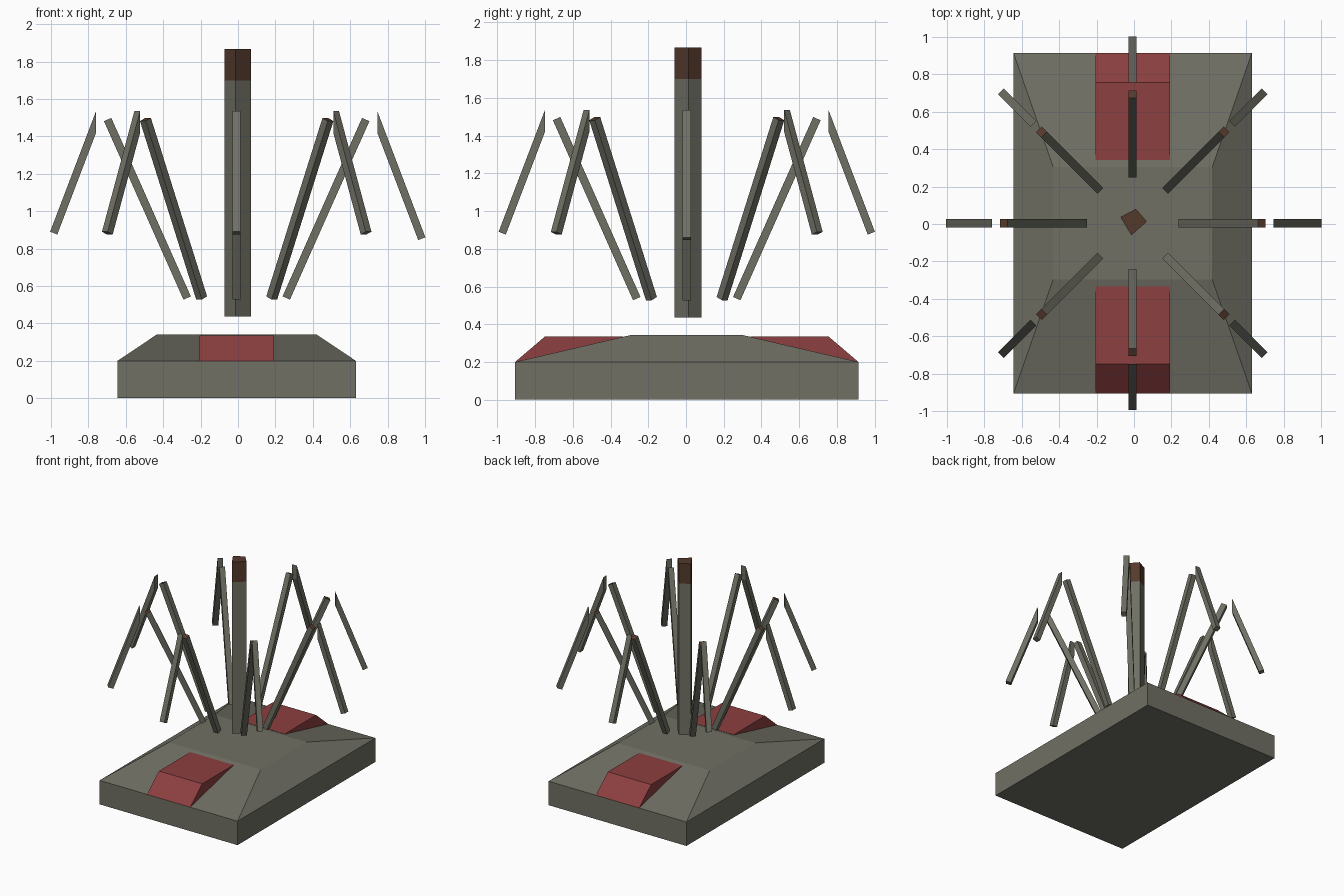
import bpy, bmesh, math
from mathutils import Matrix, Vector

if "Cube" in bpy.data.objects:
    bpy.data.objects.remove(bpy.data.objects["Cube"])


def material(name, rgb):
    m = bpy.data.materials.new(name)
    m.diffuse_color = (*rgb, 1)
    m.use_nodes = True
    m.node_tree.nodes["Principled BSDF"].inputs["Base Color"].default_value = m.diffuse_color
    return m


GREY = material("stone grey", (0.160, 0.160, 0.128))
RED = material("dull red", (0.262, 0.050, 0.050))
BROWN = material("dark brown", (0.089, 0.041, 0.024))


def finish(name, bm, *mats):
    bmesh.ops.recalc_face_normals(bm, faces=bm.faces)
    me = bpy.data.meshes.new(name)
    bm.to_mesh(me)
    bm.free()
    for m in mats:
        me.materials.append(m)
    ob = bpy.data.objects.new(name, me)
    bpy.context.collection.objects.link(ob)
    return ob


def extrude(points, vec):
    """Closed prism from a flat outline pushed along vec."""
    bm = bmesh.new()
    face = bm.faces.new([bm.verts.new(p) for p in points])
    out = bmesh.ops.extrude_face_region(bm, geom=[face], use_keep_orig=True)
    verts = [g for g in out["geom"] if isinstance(g, bmesh.types.BMVert)]
    bmesh.ops.translate(bm, verts=verts, vec=vec)
    return bm


CX, CY = -0.007, 0.004

# Base slab with a sloped top
bm = extrude([(CX + sx * 0.637, CY + sy * 0.91, 0)
              for sx, sy in ((-1, -1), (1, -1), (1, 1), (-1, 1))], (0, 0, 0.2))
top = max(bm.faces, key=lambda f: f.calc_center_median().z)
new = bmesh.ops.extrude_discrete_faces(bm, faces=[top])["faces"][0]
for v in new.verts:
    v.co = (CX + math.copysign(0.425, v.co.x), CY + math.copysign(0.30, v.co.y), 0.342)
finish("base", bm, GREY)

# Red wedges on the front and back slopes
for name, s in (("front_wedge", -1), ("back_wedge", 1)):
    prof = [(0.91, 0.2), (0.752, 0.335), (0.338, 0.335), (0.338, 0.2)]
    finish(name, extrude([(CX - 0.2, CY + s * y, z) for y, z in prof], (0.4, 0, 0)), RED)

# Central post with a brown tip
outline = [(0.01, 0.081), (0.069, 0.013), (-0.014, -0.06), (-0.073, 0.037)]
finish("post", extrude([(x, y, 0.436) for x, y in outline], (0, 0, 1.264)), GREY)
finish("post_tip", extrude([(x, y, 1.70) for x, y in outline], (0, 0, 0.168)), BROWN)

# Eight bent arms: leaning inner rod and drooping outer rod
W = 0.043
lean = Vector((0.425, 0.957)).normalized()
side = Vector((lean.y, -lean.x)) * W / 2
a, b = Vector((0.265, 0.536)), Vector((0.69, 1.49))
inner = [a - side, a + side, b + side, b - side]

droop = Vector((0.255, -0.67)).normalized()
inward = Vector((droop.y, -droop.x)) * 0.041
for i in range(8):
    turn = Matrix.Translation((CX, CY, 0)) @ Matrix.Rotation(i * math.pi / 4, 4, 'Z')
    tip = Vector((0.752, 1.535))
    end = tip + droop * (0.722 if i == 0 else 0.69)
    outer = [tip, end, end + inward, Vector((tip.x, 1.419))]
    for part, prof in (("inner", inner), ("outer", outer)):
        bm = extrude([(p.x, -W / 2, p.y) for p in prof], (0, W, 0))
        bmesh.ops.recalc_face_normals(bm, faces=bm.faces)
        if part == "inner":  # brown cap on the upper end
            max(bm.faces, key=lambda f: f.normal.z).material_index = 1
        bm.transform(turn)
        finish(f"{part}_arm_{i + 1}", bm, GREY, BROWN)
